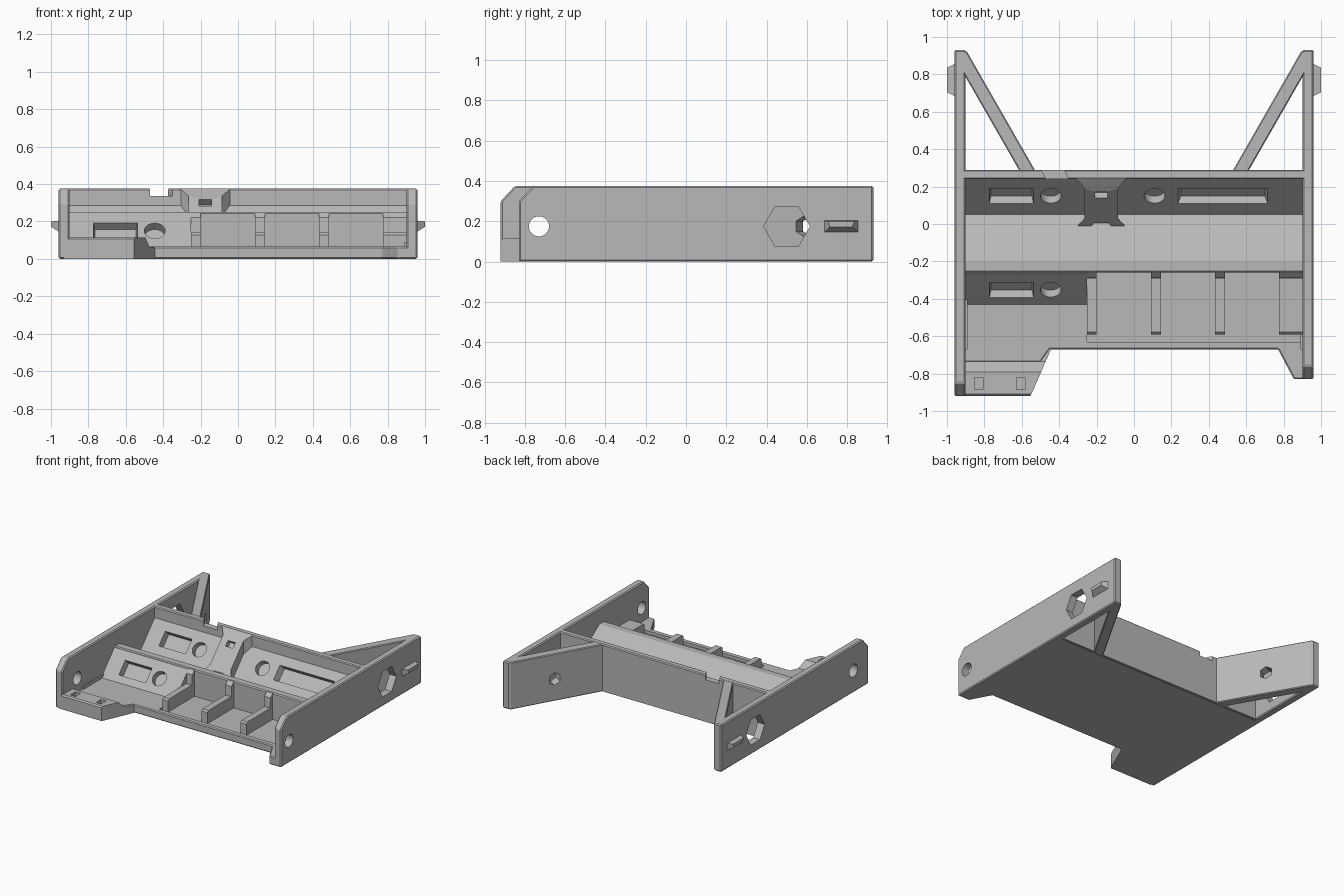
import bpy, bmesh, math
from mathutils import Matrix, Vector

old = bpy.data.objects.get("Cube")
if old:
    bpy.data.objects.remove(old, do_unlink=True)

grey = bpy.data.materials.new("plain grey")
grey.use_nodes = True
colour = (0.48, 0.48, 0.48, 1)
grey.diffuse_color = colour
grey.node_tree.nodes["Principled BSDF"].inputs["Base Color"].default_value = colour


def finish(name, bm):
    bmesh.ops.recalc_face_normals(bm, faces=bm.faces)
    mesh = bpy.data.meshes.new(name)
    bm.to_mesh(mesh)
    bm.free()
    mesh.materials.append(grey)
    obj = bpy.data.objects.new(name, mesh)
    bpy.context.collection.objects.link(obj)
    return obj


def apply(obj, mod):
    bpy.context.view_layer.objects.active = obj
    bpy.ops.object.modifier_apply(modifier=mod.name)


def prism(name, pts, axis, lo, hi, bevel=0):
    """Extrude (y, z) points along x, or (x, y) points along z."""
    bm = bmesh.new()
    place = (lambda p, d: (d, *p)) if axis == "x" else (lambda p, d: (*p, d))
    base = bm.faces.new([bm.verts.new(place(p, lo)) for p in pts])
    top = bmesh.ops.extrude_face_region(bm, geom=[base])["geom"]
    step = Vector(place((0, 0), hi - lo))
    bmesh.ops.translate(bm, vec=step, verts=[g for g in top if isinstance(g, bmesh.types.BMVert)])
    obj = finish(name, bm)
    if bevel:
        mod = obj.modifiers.new("edge", "BEVEL")
        mod.width, mod.segments, mod.limit_method = bevel, 1, "ANGLE"
        apply(obj, mod)
    return obj


def plug(sides, radius, depth, matrix, tip=1.0):
    """Round, hexagonal or rectangular cutter along its own z."""
    bm = bmesh.new()
    bmesh.ops.create_cone(bm, cap_ends=True, segments=sides, radius1=radius * tip,
                          radius2=radius, depth=depth, matrix=matrix)
    return finish("cutter", bm)


def block(size, matrix, taper=1.0):
    bm = bmesh.new()
    bmesh.ops.create_cube(bm, size=1)
    for v in bm.verts:
        k = taper if v.co.z < 0 else 1
        v.co = Vector((v.co.x * size[0] * k, v.co.y * size[1] * k, v.co.z * size[2]))
    bm.transform(matrix)
    return finish("cutter", bm)


def cut(obj, cutter):
    cutter.hide_render = True
    mod = obj.modifiers.new("cut", "BOOLEAN")
    mod.operation, mod.solver, mod.object = "DIFFERENCE", "EXACT", cutter
    apply(obj, mod)
    bpy.data.objects.remove(cutter, do_unlink=True)


def at(x, y, z):
    return Matrix.Translation((x, y, z))


TILT = Matrix.Rotation(math.atan(1.08), 4, "X")
ALONG_X = Matrix.Rotation(math.pi / 2, 4, "Y")


def panel_slot(obj, x0, x1, y, z):
    cut(obj, block((x1 - x0, 0.125, 0.1), at((x0 + x1) / 2, y, z) @ TILT, 0.88))


def panel_hole(obj, x, y, z):
    cut(obj, plug(32, 0.056, 0.1, at(x, y, z) @ TILT))


# Floor with cut-away front edge
floor = prism("floor", [(-0.93, -0.74), (-0.5, -0.74), (-0.45, -0.67), (0.77, -0.67),
                        (0.855, -0.83), (0.93, -0.83), (0.93, 0.28), (-0.93, 0.28)],
              "z", 0, 0.065, 0.007)
cut(floor, block((1.14, 0.4, 0.1), at(0.32, -0.43, 0.09)))

# Raised front tab with sloping back and two small pockets
tab = prism("front_tab", [(-0.92, 0), (-0.92, 0.105), (-0.91, 0.115), (-0.79, 0.115),
                          (-0.735, 0.062), (-0.66, 0.062), (-0.66, 0)], "x", -0.93, -0.44)
cut(tab, prism("cutter", [(-0.555, -1), (-0.555, -0.92), (-0.535, -0.88), (-0.44, -0.66),
                          (-0.3, -0.66), (-0.3, -1)], "z", -0.1, 0.3))
for x in (-0.83, -0.605):
    cut(tab, block((0.045, 0.065, 0.08), at(x, -0.853, 0.115)))

# Middle ridge, sloping trough and back wall in one section
cradle = prism("cradle", [(-0.26, 0.002), (-0.26, 0.242), (-0.252, 0.25), (-0.2, 0.25),
                          (0.05, 0.08), (0.24, 0.285), (0.24, 0.368), (0.247, 0.375),
                          (0.283, 0.375), (0.29, 0.368), (0.29, 0.002)], "x", -0.92, 0.92)
panel_slot(cradle, -0.78, -0.53, 0.15, 0.188)
panel_slot(cradle, 0.22, 0.73, 0.15, 0.188)
for x in (-0.445, 0.11):
    panel_hole(cradle, x, 0.15, 0.188)
cut(cradle, prism("cutter", [(-0.45, 0.2), (-0.33, 0.2), (-0.39, 0.32), (-0.51, 0.32)],
                  "z", 0.335, 0.5))

# Front sloping panel
front_panel = prism("front_panel", [(-0.25, 0.03), (-0.435, 0.03), (-0.435, 0.06),
                                    (-0.265, 0.243), (-0.25, 0.243)], "x", -0.92, -0.25)
panel_slot(front_panel, -0.78, -0.53, -0.352, 0.15)
panel_hole(front_panel, -0.445, -0.352, 0.15)

# L-shaped ribs
rib_section = [(-0.25, 0.03), (-0.59, 0.03), (-0.59, 0.128), (-0.578, 0.14), (-0.292, 0.14),
               (-0.288, 0.22), (-0.26, 0.248), (-0.25, 0.248)]
for i, (x0, x1) in enumerate([(-0.25, -0.2), (0.092, 0.145), (0.434, 0.487), (0.776, 0.91)]):
    prism(f"rib_{i + 1}", rib_section, "x", x0, x1)

# Sloping latch pad, flared at both ends
half = [(0.04, 0.005), (0.06, -0.02), (0.135, -0.02), (0.09, 0.03), (0.09, 0.19), (0.135, 0.245)]
outline = [(x - 0.175, y) for x, y in half] + [(-x - 0.175, y) for x, y in reversed(half)]
latch = prism("latch_pad", outline, "z", 0.07, 0.4)
for v in latch.data.vertices:
    if v.co.z > 0.3:
        v.co.z = min(0.375, 0.30 + 1.08 * (v.co.y - 0.155))
cut(latch, block((0.065, 0.045, 0.08), at(-0.175, 0.155, 0.30) @ TILT))

# Side walls, rear braces and outer pegs
for side, s, front in (("right", -1, -0.92), ("left", 1, -0.83)):
    wall = prism(f"{side}_wall", [(front, 0), (front, 0.3), (front + 0.07, 0.375),
                                  (0.93, 0.375), (0.93, 0)],
                 "x", min(s * 0.9, s * 0.96), max(s * 0.9, s * 0.96), 0.008)
    cut(wall, plug(32, 0.05, 0.3, at(s * 0.93, -0.73, 0.175) @ ALONG_X))
    # Hexagonal tool opening, following the screw axis square to the brace
    cut(wall, plug(6, 0.115, 0.3, at(s * 0.93, 0.5, 0.175) @ ALONG_X))

    brace = prism(f"{side}_brace", [(s * x, y) for x, y in
                                    [(0.525, 0.28), (0.895, 0.925), (0.92, 0.925),
                                     (0.92, 0.82), (0.61, 0.28)]], "z", 0, 0.375, 0.006)
    axis = Vector((-0.87 * s, 0.49, 0)).to_track_quat("Z", "Y").to_matrix().to_4x4()
    cut(brace, plug(6, 0.05, 0.2, at(s * 0.745, 0.605, 0.175) @ axis))

    # Tapered peg
    bm = bmesh.new()
    inner = [bm.verts.new((s * 0.95, y, z)) for y, z in
             [(0.68, 0.14), (0.86, 0.14), (0.86, 0.205), (0.68, 0.205)]]
    outer = [bm.verts.new((s * 1.0, y, z)) for y, z in
             [(0.715, 0.172), (0.825, 0.172), (0.835, 0.2), (0.705, 0.2)]]
    bm.faces.new(inner)
    bm.faces.new(outer)
    for i in range(4):
        j = (i + 1) % 4
        bm.faces.new((inner[i], inner[j], outer[j], outer[i]))
    finish(f"{side}_peg", bm)

    # Thin strip where the wall meets the inside
    prism(f"{side}_inner_strip", [(-0.67, 0.03), (-0.67, 0.09), (-0.26, 0.09), (-0.26, 0.03)],
          "x", min(s * 0.89, s * 0.92), max(s * 0.89, s * 0.92))
